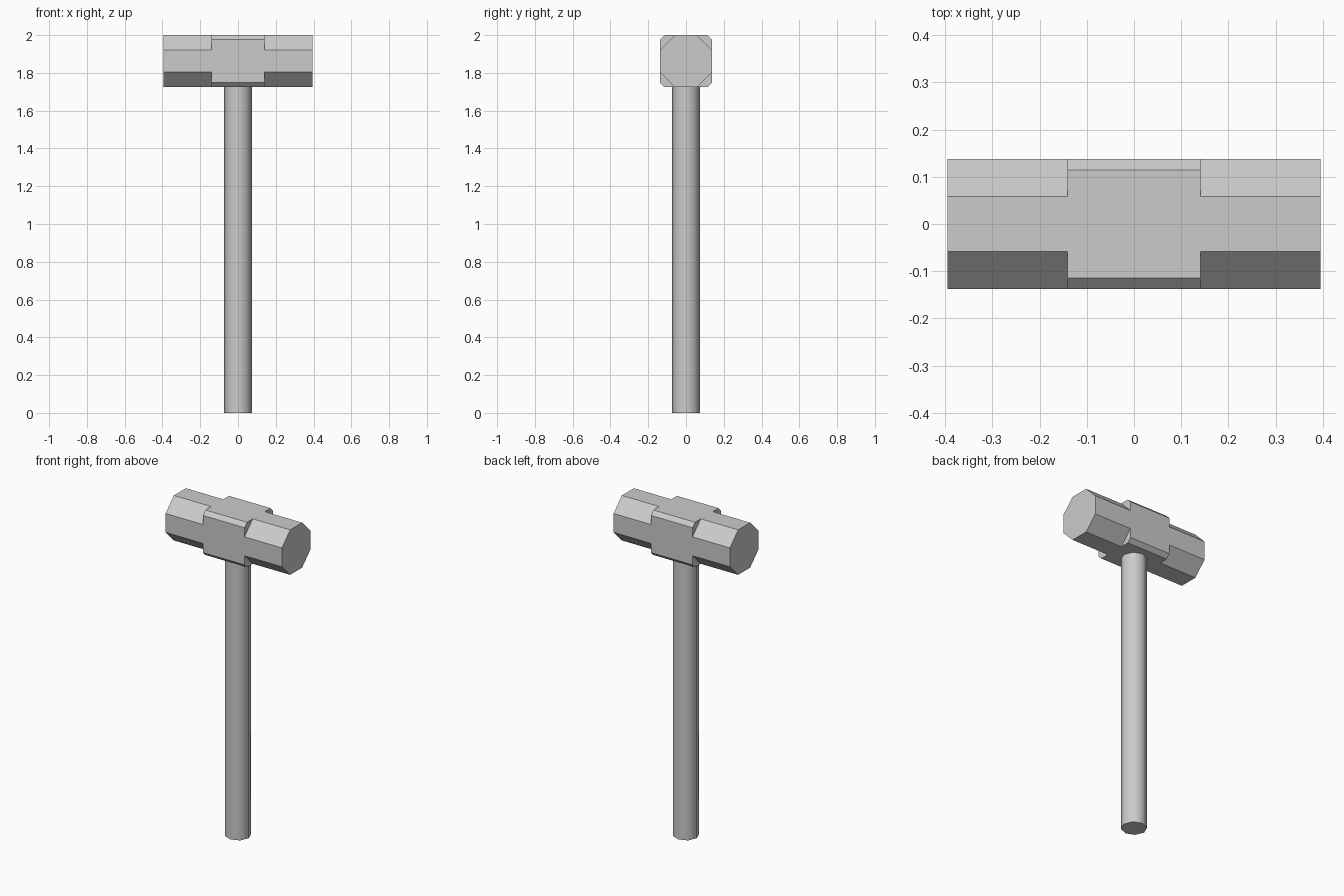
import bpy, bmesh

if "Cube" in bpy.data.objects:
    bpy.data.objects.remove(bpy.data.objects["Cube"], do_unlink=True)

HALF = 0.138            # half thickness of the head
HEAD_Z = 2.0 - HALF

steel = bpy.data.materials.new("light grey")
steel.use_nodes = True
grey = (0.6, 0.6, 0.6, 1)
steel.diffuse_color = grey
steel.node_tree.nodes["Principled BSDF"].inputs["Base Color"].default_value = grey


def make_object(name, bm):
    bmesh.ops.recalc_face_normals(bm, faces=bm.faces)
    mesh = bpy.data.meshes.new(name)
    bm.to_mesh(mesh)
    bm.free()
    mesh.materials.append(steel)
    obj = bpy.data.objects.new(name, mesh)
    bpy.context.collection.objects.link(obj)
    return obj


def octagon(bm, x, flat):
    """Square section with cut corners; flat is half the width of each flat side."""
    a, b = HALF, flat
    pts = [(a, -b), (a, b), (b, a), (-b, a), (-a, b), (-a, -b), (-b, -a), (b, -a)]
    return [bm.verts.new((x, y, HEAD_Z + z)) for y, z in pts]


# Hammer head: octagonal ends, blockier middle with stepped corners
bm = bmesh.new()
stations = [(-0.395, 0.058), (-0.141, 0.058), (-0.141, 0.114),
            (0.141, 0.114), (0.141, 0.058), (0.395, 0.058)]
rings = [octagon(bm, x, flat) for x, flat in stations]
for (xa, _), (xb, _), ra, rb in zip(stations, stations[1:], rings, rings[1:]):
    for i in range(8):
        j = (i + 1) % 8
        if xa == xb and i % 2 == 0:
            continue    # flat sides run straight through the step
        bm.faces.new((ra[i], ra[j], rb[j], rb[i]))
bm.faces.new(rings[0])
bm.faces.new(rings[-1])
make_object("hammer_head", bm)

# Handle: smooth eight-sided shaft running up into the head
bm = bmesh.new()
bmesh.ops.create_cone(bm, cap_ends=True, segments=8, radius1=0.0735, radius2=0.0735, depth=1.8)
bmesh.ops.translate(bm, verts=bm.verts, vec=(0, 0, 0.9))
handle = make_object("handle", bm)
bpy.ops.object.select_all(action='DESELECT')
handle.select_set(True)
bpy.context.view_layer.objects.active = handle
bpy.ops.object.shade_smooth_by_angle(angle=0.9)
